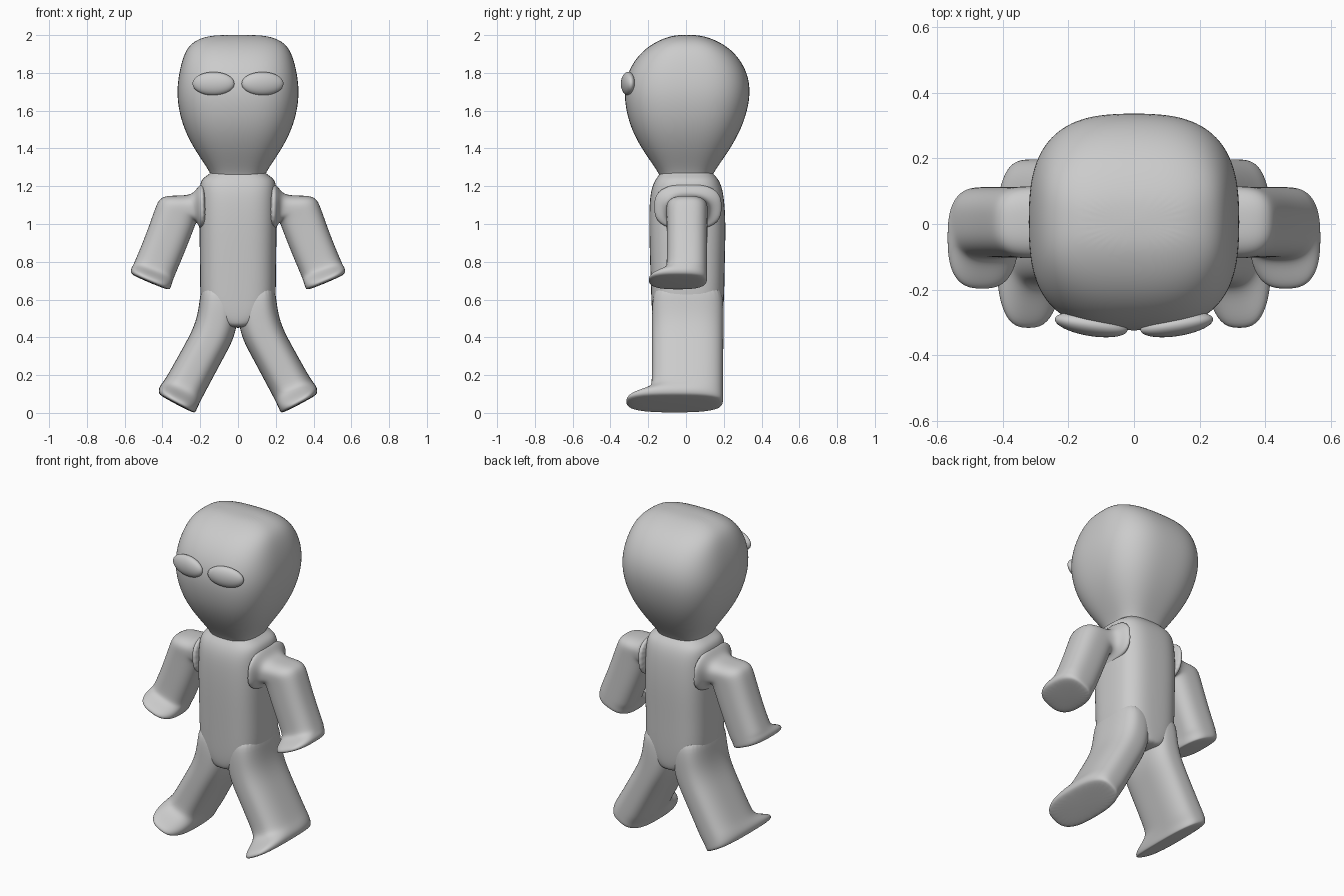
import bpy, bmesh
from math import cos, sin, pi, copysign, radians


def finish(ob, mirror):
    for p in ob.data.polygons:
        p.use_smooth = True
    if mirror:
        m = ob.modifiers.new("mirror", 'MIRROR')
        m.use_mirror_merge = False


def loft(name, sections, power, mirror=False, n=28):
    """Rounded-box rings. Section: inner x,z, outer x,z, front y, back y."""
    e = 2 / power
    bm = bmesh.new()
    rings = []
    for ax, az, bx, bz, y0, y1 in sections:
        ring = []
        for i in range(n):
            t = 2 * pi * (i + 0.5) / n
            u = copysign(abs(cos(t)) ** e, cos(t))
            v = copysign(abs(sin(t)) ** e, sin(t))
            ring.append(bm.verts.new(((ax + bx) / 2 + u * (bx - ax) / 2,
                                      (y0 + y1) / 2 + v * (y1 - y0) / 2,
                                      (az + bz) / 2 + u * (bz - az) / 2)))
        rings.append(ring)
    for r, s in zip(rings, rings[1:]):
        for i in range(n):
            j = (i + 1) % n
            bm.faces.new((r[i], r[j], s[j], s[i]))
    bm.faces.new(rings[0])
    bm.faces.new(rings[-1])
    bmesh.ops.recalc_face_normals(bm, faces=bm.faces[:])
    me = bpy.data.meshes.new(name)
    bm.to_mesh(me)
    bm.free()
    ob = bpy.data.objects.new(name, me)
    bpy.context.collection.objects.link(ob)
    finish(ob, mirror)
    s = ob.modifiers.new("smooth", 'SUBSURF')
    s.levels = s.render_levels = 2
    return ob


def upright(rows):
    """Level sections from z, half width, front y, back y."""
    return [(-w, z, w, z, y0, y1) for z, w, y0, y1 in rows]


# Head: boxy from the front, round from the side
loft("head", upright([
    (1.20, .13, -.125, .125), (1.25, .138, -.135, .135),
    (1.30, .165, -.165, .165), (1.40, .235, -.237, .237),
    (1.50, .286, -.29, .292), (1.60, .315, -.319, .327),
    (1.70, .326, -.33, .343), (1.80, .314, -.313, .328),
    (1.89, .291, -.258, .275), (1.95, .258, -.188, .205),
    (1.985, .20, -.115, .13), (2.002, .12, -.05, .06)]), 2.8)

# Torso, tapering into the fork between the legs
loft("torso", upright([
    (1.30, .12, -.12, .12), (1.265, .15, -.14, .145),
    (1.245, .185, -.155, .165), (1.215, .203, -.174, .184),
    (1.15, .204, -.193, .202), (1.0, .206, -.197, .212),
    (.80, .202, -.191, .206), (.62, .202, -.185, .203),
    (.53, .19, -.181, .198), (.47, .10, -.172, .19),
    (.45, .05, -.15, .17)]), 3)

# Legs ending in feet with a thin toe lip
loft("leg", [
    (.01, .70, .19, .70, -.16, .18), (0, .58, .203, .60, -.180, .200),
    (.002, .47, .214, .52, -.181, .2), (.027, .38, .24, .44, -.181, .199),
    (.08, .285, .292, .345, -.181, .198), (.165, .125, .37, .205, -.181, .198),
    (.190, .078, .393, .17, -.188, .198), (.203, .052, .408, .15, -.245, .198),
    (.214, .028, .42, .13, -.312, .198), (.224, .004, .421, .105, -.323, .197),
    (.235, -.003, .408, .088, -.295, .18)], 2.8, True)

# Arms: flared collar, bent shoulder, hand with a forward lip
loft("arm", [
    (.16, .97, .17, 1.22, -.18, .20), (.20, .97, .205, 1.21, -.17, .19),
    (.205, .98, .23, 1.168, -.122, .142), (.21, .995, .27, 1.15, -.106, .118),
    (.218, 1.008, .36, 1.152, -.105, .115), (.225, 1.0, .415, 1.14, -.105, .115),
    (.235, .97, .437, 1.09, -.103, .114), (.282, .85, .487, .945, -.102, .113),
    (.328, .742, .537, .825, -.102, .113), (.339, .715, .55, .795, -.108, .113),
    (.346, .697, .558, .778, -.15, .113), (.351, .678, .568, .762, -.193, .113),
    (.358, .657, .568, .742, -.202, .112), (.37, .648, .554, .725, -.18, .098)],
    2.7, True)

# Eyes: flattened ovals wrapped onto the face
bpy.ops.mesh.primitive_uv_sphere_add(segments=40, ring_count=24, radius=1,
                                     location=(0, 0, 0))
eye = bpy.context.object
eye.name = "eye"
for v in eye.data.vertices:
    x, y, z = v.co
    x, y, z = x * .112, y * .035, z * .062
    a = radians(9)
    v.co = (.13 + x * cos(a) - y * sin(a), -.306 + x * sin(a) + y * cos(a), 1.743 + z)
finish(eye, True)
